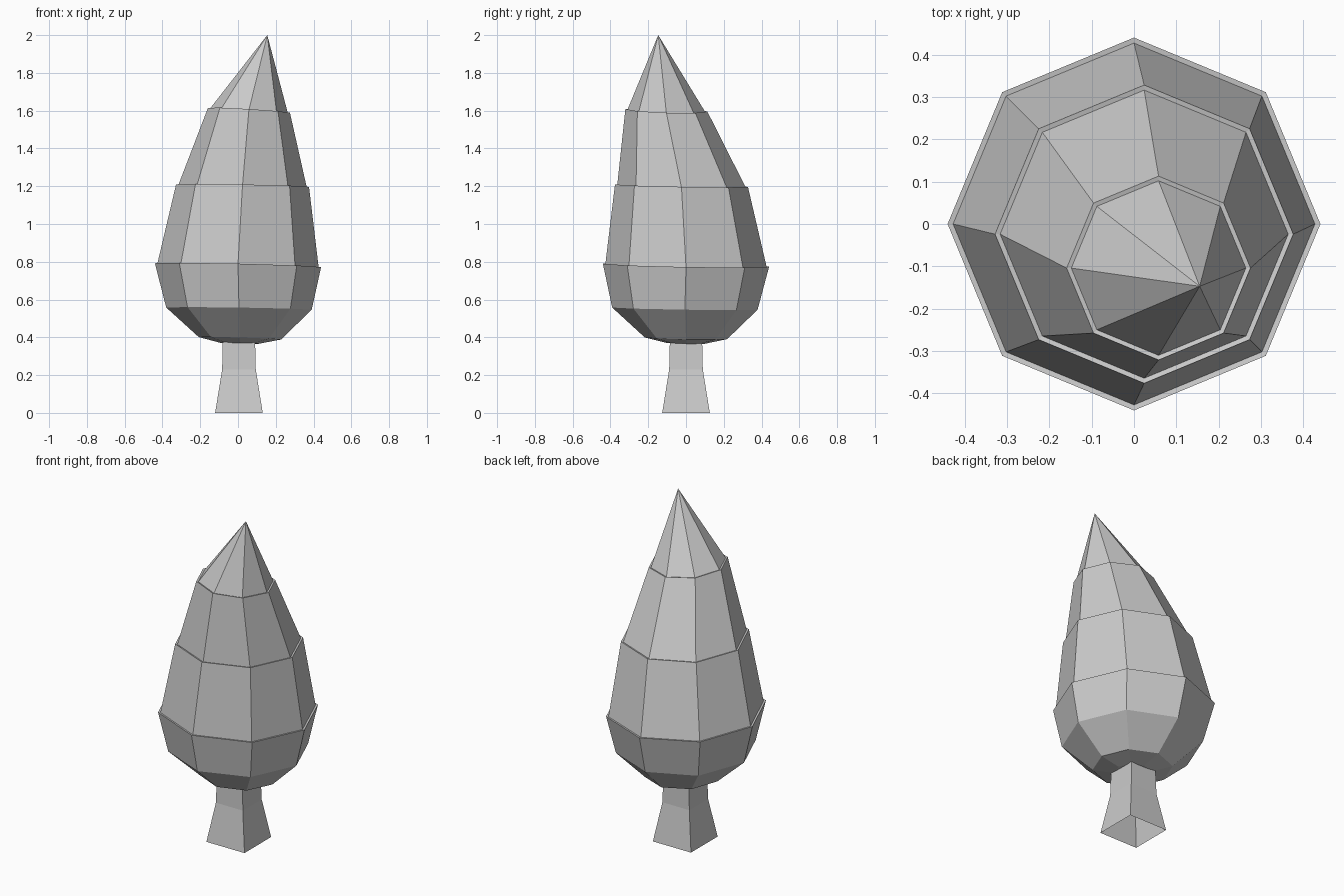
import bpy, bmesh, math

if "Cube" in bpy.data.objects:
    bpy.data.objects.remove(bpy.data.objects["Cube"])


def ring(bm, cx, cy, z, r, tx=0.0, ty=0.0, n=8, turn=0.0):
    """Polygon ring, tilted by slopes tx and ty."""
    verts = []
    for i in range(n):
        a = turn + 2 * math.pi * i / n
        dx, dy = r * math.cos(a), r * math.sin(a)
        verts.append(bm.verts.new((cx + dx, cy + dy, z + tx * dx + ty * dy)))
    return verts


def bridge(bm, low, high):
    n = len(low)
    for i in range(n):
        j = (i + 1) % n
        bm.faces.new((low[i], low[j], high[j], high[i]))


def finish(bm, name):
    bmesh.ops.recalc_face_normals(bm, faces=bm.faces)
    mesh = bpy.data.meshes.new(name)
    bm.to_mesh(mesh)
    bm.free()
    obj = bpy.data.objects.new(name, mesh)
    bpy.context.collection.objects.link(obj)


# Foliage: octagonal rings (cx, cy, z, radius, tilt x, tilt y), with
# a thin upward ledge at the top of each tier
profile = [
    (0.01, 0.0, 0.368, 0.10, -0.02, -0.02),
    (0.01, 0.0, 0.395, 0.218, -0.03, -0.02),
    (0.005, -0.006, 0.552, 0.385, -0.015, -0.015),
    (0.0, 0.0, 0.782, 0.44, -0.023, -0.018),
    (0.0, 0.0, 0.780, 0.427, -0.023, -0.018),
    (0.024, -0.024, 1.203, 0.352, -0.018, -0.018),
    (0.024, -0.024, 1.200, 0.340, -0.018, -0.018),
    (0.058, -0.104, 1.602, 0.217, -0.06, -0.03),
    (0.058, -0.104, 1.599, 0.206, -0.06, -0.03),
]
bm = bmesh.new()
rings = [ring(bm, *p) for p in profile]
bm.faces.new(rings[0])
for low, high in zip(rings, rings[1:]):
    bridge(bm, low, high)
tip = bm.verts.new((0.155, -0.147, 2.0))
for i in range(8):
    bm.faces.new((rings[-1][i], rings[-1][(i + 1) % 8], tip))
finish(bm, "foliage")

# Trunk: square flared tube, open at the bottom
bm = bmesh.new()
rings = [ring(bm, 0.005, 0.0, z, half * math.sqrt(2), n=4, turn=math.pi / 4)
         for z, half in ((0.0, 0.126), (0.23, 0.089), (0.40, 0.085))]
for low, high in zip(rings, rings[1:]):
    bridge(bm, low, high)
finish(bm, "trunk")
